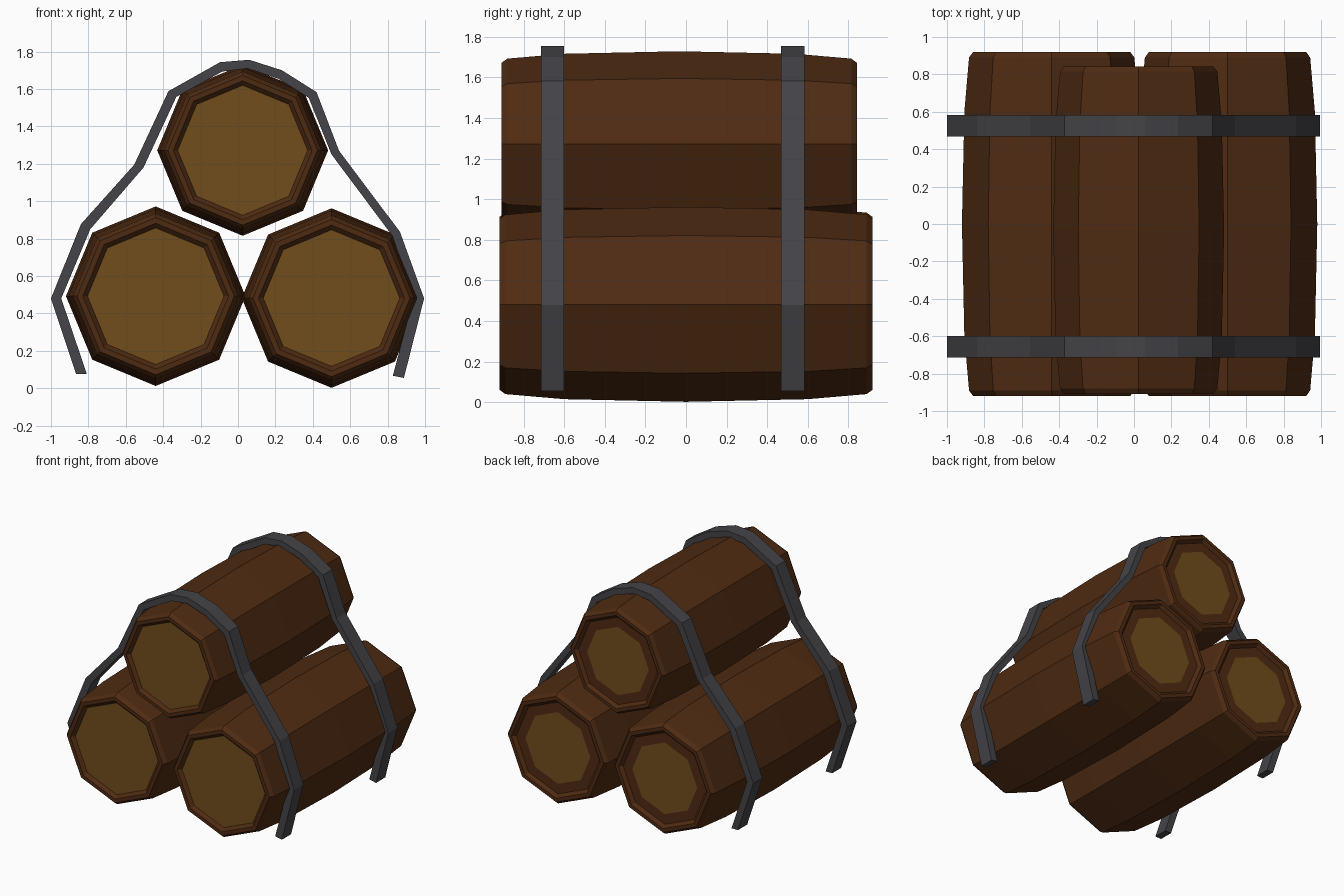
import bpy, bmesh
from math import sin, cos, pi

if "Cube" in bpy.data.objects:
    bpy.data.objects.remove(bpy.data.objects["Cube"])


def material(name, rgb):
    m = bpy.data.materials.new(name)
    m.diffuse_color = (*rgb, 1)
    m.use_nodes = True
    m.node_tree.nodes["Principled BSDF"].inputs["Base Color"].default_value = m.diffuse_color
    return m


WOOD = material("dark_wood", (0.078, 0.024, 0.006))
LID = material("light_wood", (0.165, 0.075, 0.012))
IRON = material("iron", (0.058, 0.057, 0.065))


def finish(bm, name, mats):
    bmesh.ops.recalc_face_normals(bm, faces=bm.faces)
    me = bpy.data.meshes.new(name)
    bm.to_mesh(me)
    bm.free()
    for m in mats:
        me.materials.append(m)
    ob = bpy.data.objects.new(name, me)
    bpy.context.collection.objects.link(ob)
    return ob


# Barrel profile as (y, radius), from the front lid to the back lid
PROFILE = [(-0.895, 0.365), (-0.92, 0.39), (-0.92, 0.42), (-0.89, 0.442),
           (-0.6, 0.467), (0, 0.48), (0.6, 0.467), (0.89, 0.442),
           (0.92, 0.42), (0.92, 0.39), (0.895, 0.365), (0.895, 0.285)]


def barrel(name, x, y, z, scale=1.0):
    bm = bmesh.new()
    rings = [[bm.verts.new((r * cos(i * pi / 4), py, r * sin(i * pi / 4)))
              for i in range(8)] for py, r in PROFILE]
    for a, b in zip(rings, rings[1:]):
        for i in range(8):
            j = (i + 1) % 8
            bm.faces.new((a[i], a[j], b[j], b[i]))
    for ring in (rings[0], rings[-1]):
        bm.faces.new(ring).material_index = 1
    ob = finish(bm, name, [WOOD, LID])
    ob.location = (x, y, z)
    ob.scale = (scale,) * 3


barrel("left_barrel", -0.44, 0, 0.492)
barrel("right_barrel", 0.5, 0, 0.482)
barrel("top_barrel", 0.025, -0.033, 1.272, 0.952)

# Strap outline in x and z: outer and inner edge
OUTER = [(-0.865, 0.075), (-1.0, 0.48), (-0.84, 0.877), (-0.555, 1.195),
         (-0.372, 1.588), (-0.096, 1.743), (0.06, 1.756), (0.235, 1.70),
         (0.42, 1.583), (0.54, 1.27), (0.866, 0.836), (0.995, 0.48), (0.887, 0.055)]
INNER = [(-0.808, 0.075), (-0.945, 0.48), (-0.79, 0.85), (-0.505, 1.18),
         (-0.33, 1.557), (-0.085, 1.693), (0.05, 1.71), (0.215, 1.655),
         (0.378, 1.553), (0.50, 1.25), (0.825, 0.815), (0.937, 0.48), (0.828, 0.067)]


def strap(name, y0, y1):
    bm = bmesh.new()
    rows = [[bm.verts.new((p[0], y, p[1])) for p, y in
             ((o, y0), (o, y1), (i, y1), (i, y0))] for o, i in zip(OUTER, INNER)]
    for a, b in zip(rows, rows[1:]):
        for i in range(4):
            j = (i + 1) % 4
            bm.faces.new((a[i], a[j], b[j], b[i]))
    bm.faces.new(rows[0])
    bm.faces.new(rows[-1])
    finish(bm, name, [IRON])


strap("front_strap", -0.715, -0.6)
strap("back_strap", 0.467, 0.583)
